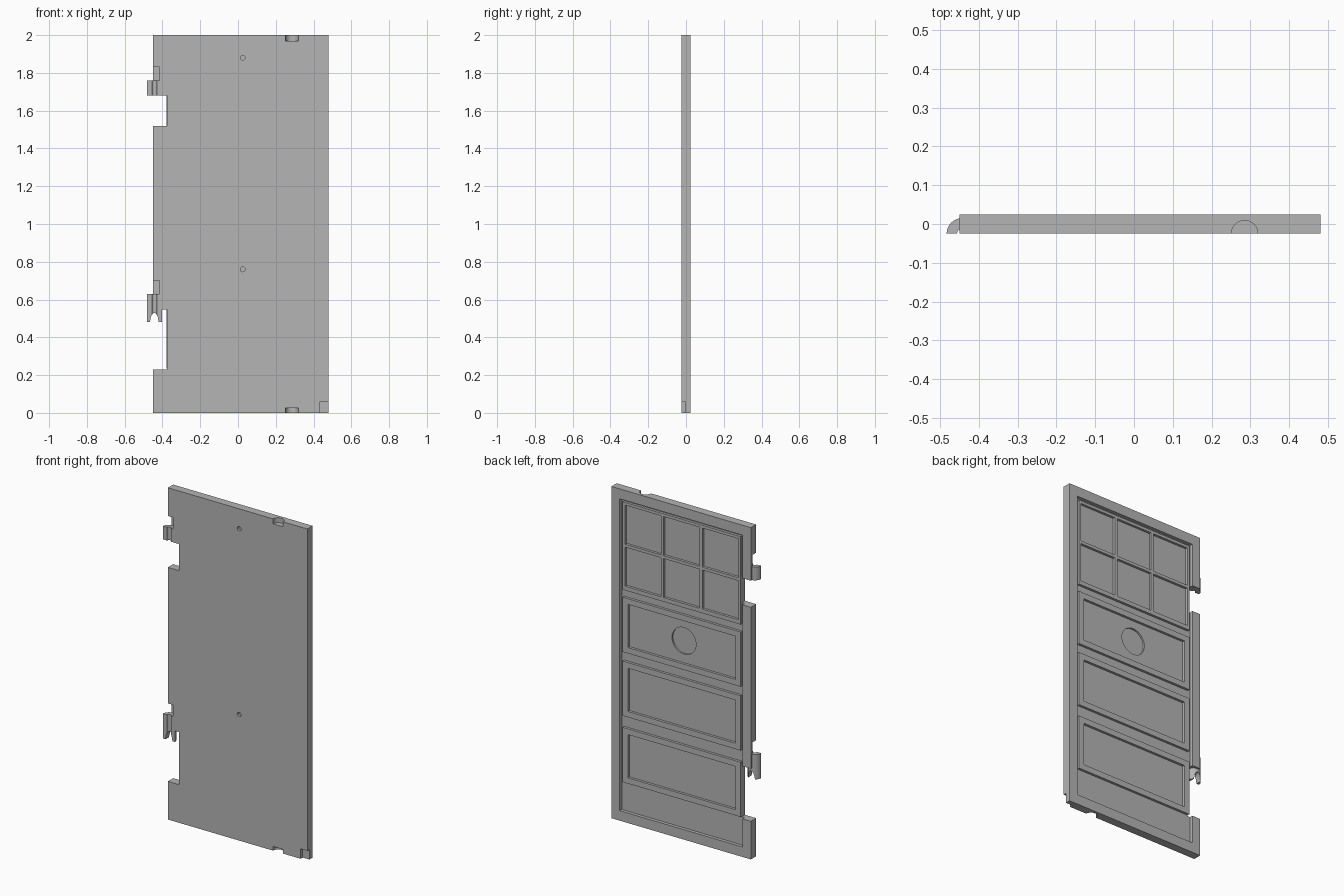
import bpy
import bmesh
import math
from mathutils import Matrix, Vector

cube = bpy.data.objects.get("Cube")
if cube:
    bpy.data.objects.remove(cube, do_unlink=True)

grey = bpy.data.materials.new("door_grey")
grey.use_nodes = True
grey.diffuse_color = (0.46, 0.46, 0.46, 1)
grey.node_tree.nodes["Principled BSDF"].inputs["Base Color"].default_value = grey.diffuse_color


def finish(name, bm):
    bmesh.ops.recalc_face_normals(bm, faces=bm.faces)
    mesh = bpy.data.meshes.new(name)
    bm.to_mesh(mesh)
    bm.free()
    mesh.materials.append(grey)
    obj = bpy.data.objects.new(name, mesh)
    bpy.context.collection.objects.link(obj)
    return obj


def box(name, x, y, z):
    """Box from (low, high) ranges on each axis."""
    bm = bmesh.new()
    size = Vector((x[1] - x[0], y[1] - y[0], z[1] - z[0]))
    centre = Vector((sum(x), sum(y), sum(z))) / 2
    bmesh.ops.create_cube(bm, size=1, matrix=Matrix.Translation(centre) @ Matrix.Diagonal(size).to_4x4())
    return finish(name, bm)


def cylinder(name, centre, radius, length, axis="Z"):
    bm = bmesh.new()
    turn = Matrix.Rotation(math.pi / 2, 4, "X") if axis == "Y" else Matrix()
    bmesh.ops.create_cone(bm, cap_ends=True, segments=32, radius1=radius, radius2=radius,
                          depth=length, matrix=Matrix.Translation(centre) @ turn)
    return finish(name, bm)


def prism(name, points, z):
    """Extrude a flat xy outline between two heights."""
    bm = bmesh.new()
    face = bm.faces.new([bm.verts.new((px, py, z[0])) for px, py in points])
    top = bmesh.ops.extrude_face_region(bm, geom=[face])["geom"]
    bmesh.ops.translate(bm, vec=(0, 0, z[1] - z[0]),
                        verts=[v for v in top if isinstance(v, bmesh.types.BMVert)])
    return finish(name, bm)


def cut(target, *cutters):
    bpy.context.view_layer.objects.active = target
    for cutter in cutters:
        cutter.hide_render = True
        mod = target.modifiers.new("cut", "BOOLEAN")
        mod.operation, mod.solver, mod.object = "DIFFERENCE", "EXACT", cutter
        bpy.ops.object.modifier_apply(modifier=mod.name)
        bpy.data.objects.remove(cutter, do_unlink=True)


FRONT, BACK, FLOOR, FACE = -0.025, 0.025, 0.005, 0.02
HINGE_X = -0.443

# Door slab with its recessed back
slab = box("door_slab", (-0.45, 0.48), (FRONT, BACK), (0, 2))
cut(slab, box("back_recess", (-0.395, 0.425), (FLOOR, 0.1), (0.06, 1.94)))

# Hinge openings, pin sockets, corner notch and small front holes
for low, high in ((1.52, 1.68), (0.23, 0.547)):
    cut(slab, box("edge_notch", (-0.6, -0.375), (-0.1, 0.1), (low, high)))
for low, high in ((1.66, 1.83), (0.53, 0.70)):
    cut(slab, box("hinge_socket", (-0.6, -0.415), (-0.1, 0.01), (low, high)))
for z in (2, 0):
    cut(slab, cylinder("pivot_socket", (0.285, FRONT, z), 0.034, 0.06 if z else 0.05))
cut(slab, box("corner_notch", (0.435, 0.6), (-0.1, -0.005), (-0.1, 0.06)))
for z in (0.76, 1.88):
    cut(slab, cylinder("pin_hole", (0.025, FRONT, z), 0.013, 0.03, "Y"))
cut(slab, cylinder("round_recess", (0.01, 0.02, 1.187), 0.08, 0.05, "Y"))

# Window section: two rows of three panes
left, right = 0.408, -0.378
window = box("window_lattice", (right, left), (FLOOR - 0.002, FACE), (1.395, 1.925))
for row in range(2):
    for col in range(3):
        x, z = -0.363 + col * 0.258, 1.42 + row * 0.253
        cut(window, box("pane", (x, x + 0.24), (-0.1, 0.1), (z, z + 0.235)))

# Three framed lower panels
for name, low in (("upper_panel", 1.02), ("middle_panel", 0.635), ("lower_panel", 0.235)):
    frame = box(name + "_frame", (right, left), (FLOOR - 0.002, FACE), (low, low + 0.33))
    cut(frame, box("inset", (right + 0.035, left - 0.035), (-0.1, 0.1), (low + 0.035, low + 0.295)))

# Curved hinge clips, open at the front
steps = [math.pi * i / 16 for i in range(17)]
arc = [(HINGE_X + 0.04 * math.cos(a), FRONT + 0.04 * math.sin(a)) for a in steps]
arc += [(HINGE_X + 0.013 * math.cos(a), FRONT + 0.013 * math.sin(a)) for a in reversed(steps)]
upper_clip = prism("upper_hinge_clip", arc, (1.68, 1.76))
lower_clip = prism("lower_hinge_clip", arc, (0.48, 0.63))

# Forked end of the lower clip
fork = cylinder("fork_cutter", (0, 0, 0), 0.03, 0.2, "Y")
fork.data.transform(Matrix.Translation((HINGE_X, 0, 0.475)) @ Matrix.Diagonal((0.75, 1, 1.8, 1)))
cut(lower_clip, fork)

for clip in (upper_clip, lower_clip, slab):
    bpy.ops.object.select_all(action="DESELECT")
    clip.select_set(True)
    bpy.context.view_layer.objects.active = clip
    bpy.ops.object.shade_smooth_by_angle(angle=math.radians(30))
